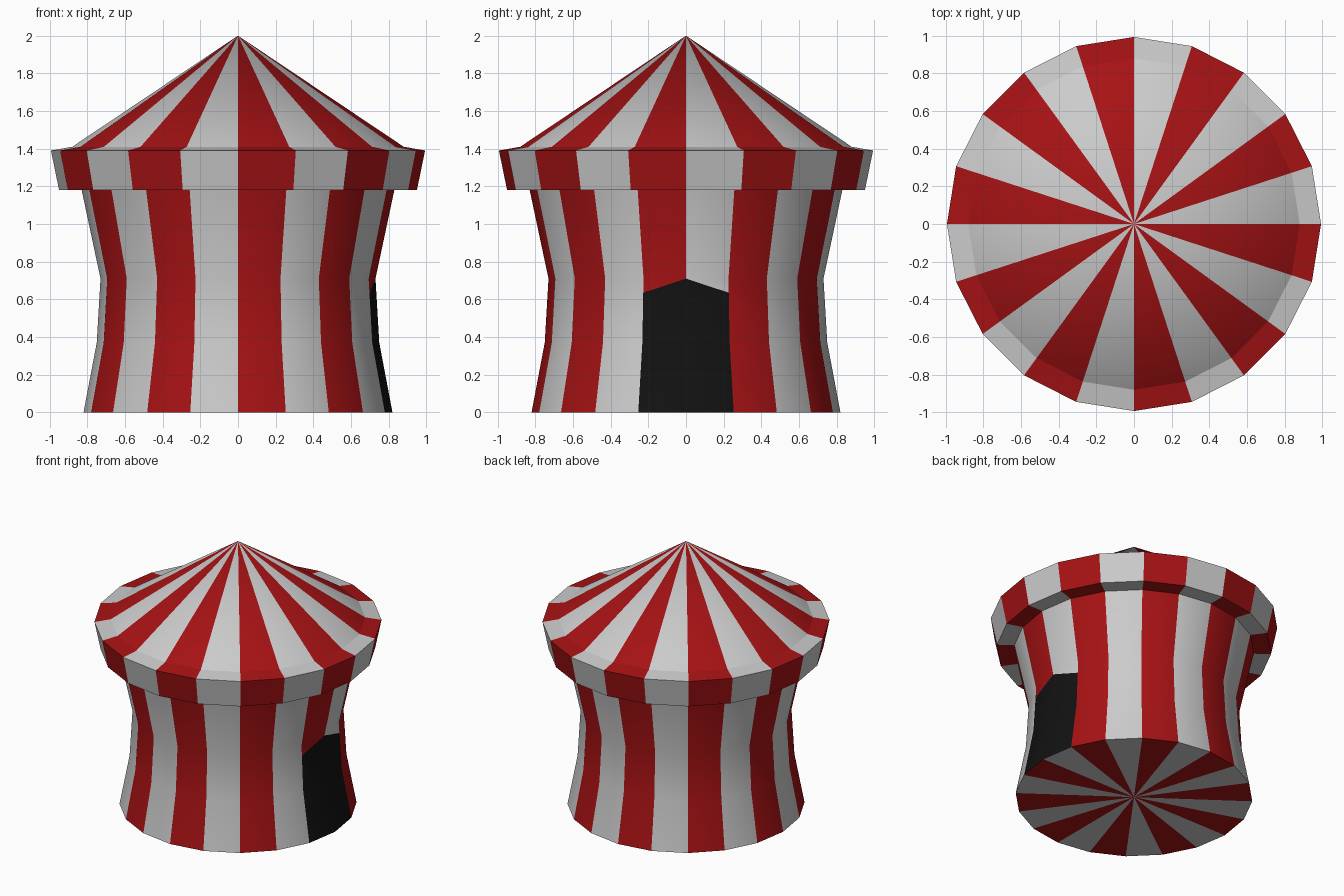
import bpy, bmesh, math

if "Cube" in bpy.data.objects:
    bpy.data.objects.remove(bpy.data.objects["Cube"])

SIDES = 20


def material(name, rgb):
    m = bpy.data.materials.new(name)
    m.diffuse_color = (*rgb, 1)
    m.use_nodes = True
    m.node_tree.nodes["Principled BSDF"].inputs["Base Color"].default_value = m.diffuse_color
    return m


MATS = [material("white_canvas", (0.8, 0.8, 0.8)),
        material("red_canvas", (0.38, 0.006, 0.007)),
        material("dark_opening", (0.006, 0.006, 0.006))]


def striped_lathe(profile):
    """Revolve (radius, z) points, colouring alternate sectors."""
    bm = bmesh.new()
    rings = []
    for r, z in profile:
        if r == 0:
            rings.append([bm.verts.new((0, 0, z))] * SIDES)
        else:
            angles = [math.tau * k / SIDES for k in range(SIDES)]
            rings.append([bm.verts.new((r * math.cos(a), r * math.sin(a), z)) for a in angles])
    for low, high in zip(rings, rings[1:]):
        for k in range(SIDES):
            n = (k + 1) % SIDES
            f = bm.faces.new(dict.fromkeys((low[k], low[n], high[n], high[k])))
            f.material_index = k % 2
    return bm, rings


def finish(bm, name, smooth):
    me = bpy.data.meshes.new(name)
    bm.to_mesh(me)
    bm.free()
    for m in MATS:
        me.materials.append(m)
    ob = bpy.data.objects.new(name, me)
    bpy.context.collection.objects.link(ob)
    if smooth:
        bpy.ops.object.select_all(action='DESELECT')
        ob.select_set(True)
        bpy.context.view_layer.objects.active = ob
        bpy.ops.object.shade_smooth_by_angle(angle=math.radians(30))


# Waisted walls with floor
bm, rings = striped_lathe([(0, 0), (0.82, 0), (0.75, 0.37), (0.73, 0.71), (0.83, 1.18)])

# Peaked doorway: cut the two sectors facing +x and paint them dark
peak = rings[3][0]
door = {peak} | {rings[i][k] for i in (1, 2) for k in (-1, 0, 1)}
for k in (-1, 1):
    base = rings[2][k]
    edge = bm.edges.get((base, rings[3][k]))
    _, corner = bmesh.utils.edge_split(edge, base, 0.78)
    face = next(f for f in corner.link_faces if peak in f.verts)
    bmesh.utils.face_split(face, corner, peak)
    door.add(corner)
for f in bm.faces:
    if all(v in door for v in f.verts):
        f.material_index = 2
finish(bm, "tent_walls", True)

# Overhanging band around the roof edge
bm, _ = striped_lathe([(0.83, 1.18), (0.95, 1.18), (0.993, 1.39), (0.88, 1.41)])
finish(bm, "roof_valance", False)

# Conical roof
bm, _ = striped_lathe([(0.88, 1.41), (0, 2)])
finish(bm, "tent_roof", True)
